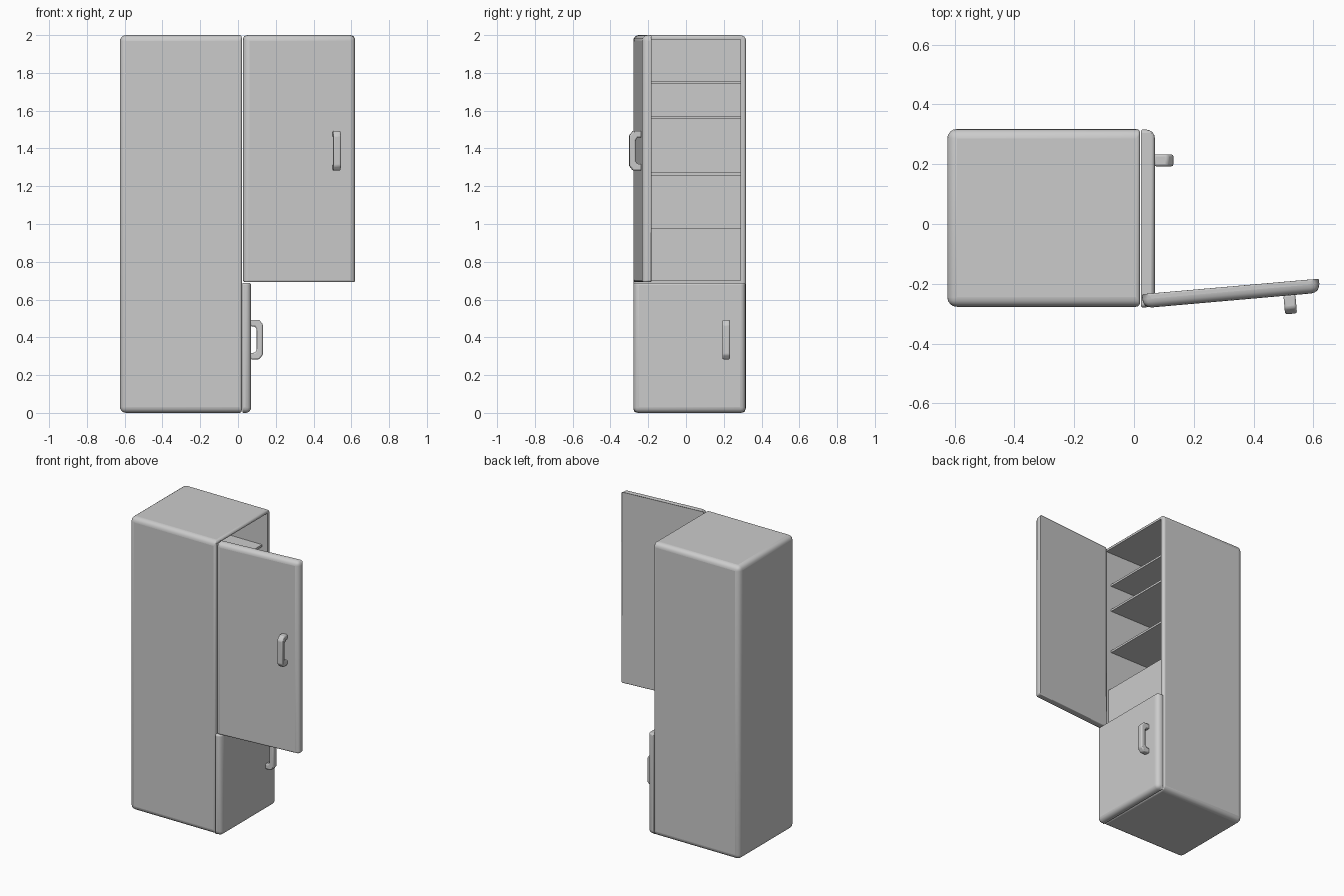
import bpy, bmesh, math
from mathutils import Vector

if "Cube" in bpy.data.objects:
    bpy.data.objects.remove(bpy.data.objects["Cube"])


def finish(bm, name, bevel=0.0, segments=4, weighted=False):
    bmesh.ops.recalc_face_normals(bm, faces=bm.faces)
    mesh = bpy.data.meshes.new(name)
    bm.to_mesh(mesh)
    bm.free()
    obj = bpy.data.objects.new(name, mesh)
    bpy.context.collection.objects.link(obj)
    if bevel:
        mod = obj.modifiers.new("round", "BEVEL")
        mod.width = bevel
        mod.segments = segments
        mod.limit_method = "WEIGHT" if weighted else "ANGLE"
    return obj


def box(name, lo, hi, bevel=0.0, weight=None):
    """Box between two corners; weight(midpoint) scales the rounding per edge."""
    bm = bmesh.new()
    bmesh.ops.create_cube(bm, size=1)
    lo, hi = Vector(lo), Vector(hi)
    for v in bm.verts:
        v.co = Vector(lo[i] + (v.co[i] + 0.5) * (hi[i] - lo[i]) for i in range(3))
    if weight:
        layer = bm.edges.layers.float.new("bevel_weight_edge")
        for e in bm.edges:
            e[layer] = weight((e.verts[0].co + e.verts[1].co) / 2)
    return finish(bm, name, bevel, 4, weight is not None)


def smooth(obj):
    bpy.ops.object.select_all(action="DESELECT")
    obj.select_set(True)
    bpy.context.view_layer.objects.active = obj
    bpy.ops.object.shade_smooth_by_angle(angle=math.radians(35))


# Cabinet with softer back edges and a tight front rim
body = box("cabinet", (-0.625, -0.277, 0), (0.02, 0.318, 2), 0.032,
           lambda m: 0.4 if m.x > 0.01 else 1.0)
cutter = box("cavity_cutter", (-0.585, -0.248, 0.70), (0.1, 0.288, 1.978))
cutter.hide_render = True
cutter.hide_viewport = True
cut = body.modifiers.new("cavity", "BOOLEAN")
cut.operation = "DIFFERENCE"
cut.solver = "EXACT"
cut.object = cutter

# Shelves and drawer front inside the upper compartment
for i, z in enumerate((1.747, 1.565, 1.265)):
    box(f"shelf_{i + 1}", (-0.586, -0.249, z - 0.007), (-0.02, 0.289, z + 0.007))
box("drawer_front", (-0.004, -0.249, 0.70), (0.002, 0.289, 0.975))

THICK, WIDTH = 0.047, 0.595


def door(name, height, round_top):
    """Door with its inner hinge corner at the origin, facing +x."""
    def weight(m):
        at_split = m.z < 0.001 if round_top else m.z > height - 0.001
        if at_split:
            return 0.4 if m.x > 0.01 else 0.15
        return 0.2 if m.x < 0.001 else 1.0
    return box(name, (0, 0, 0), (THICK, WIDTH, height), 0.03, weight)


def handle(name, z, parent):
    """C-shaped pull extruded sideways."""
    half = [(0, 0.105), (0.045, 0.105), (0.065, 0.08)]
    inner = [(0.032, 0.055), (0.022, 0.07), (0, 0.07)]
    outline = half + [(x, -h) for x, h in reversed(half)]
    outline += [(x, -h) for x, h in reversed(inner)] + inner
    bm = bmesh.new()
    face = bm.faces.new([bm.verts.new((THICK - 0.003 + x, 0.472, z + h))
                         for x, h in outline])
    ext = bmesh.ops.extrude_face_region(bm, geom=[face])
    bmesh.ops.translate(bm, vec=(0, 0.04, 0),
                        verts=[g for g in ext["geom"] if isinstance(g, bmesh.types.BMVert)])
    obj = finish(bm, name, 0.007, 2)
    obj.parent = parent
    return obj


# Closed lower door and open upper door
lower = door("lower_door", 0.688, False)
lower.location = (0.023, -0.279, 0)
lower_handle = handle("lower_handle", 0.388, lower)

upper = door("upper_door", 1.308, True)
upper.location = (0.026, -0.235, 0.692)
upper.rotation_euler.z = math.radians(-85)
upper_handle = handle("upper_handle", 1.388 - 0.692, upper)

for part in (body, lower, upper, lower_handle, upper_handle):
    smooth(part)
